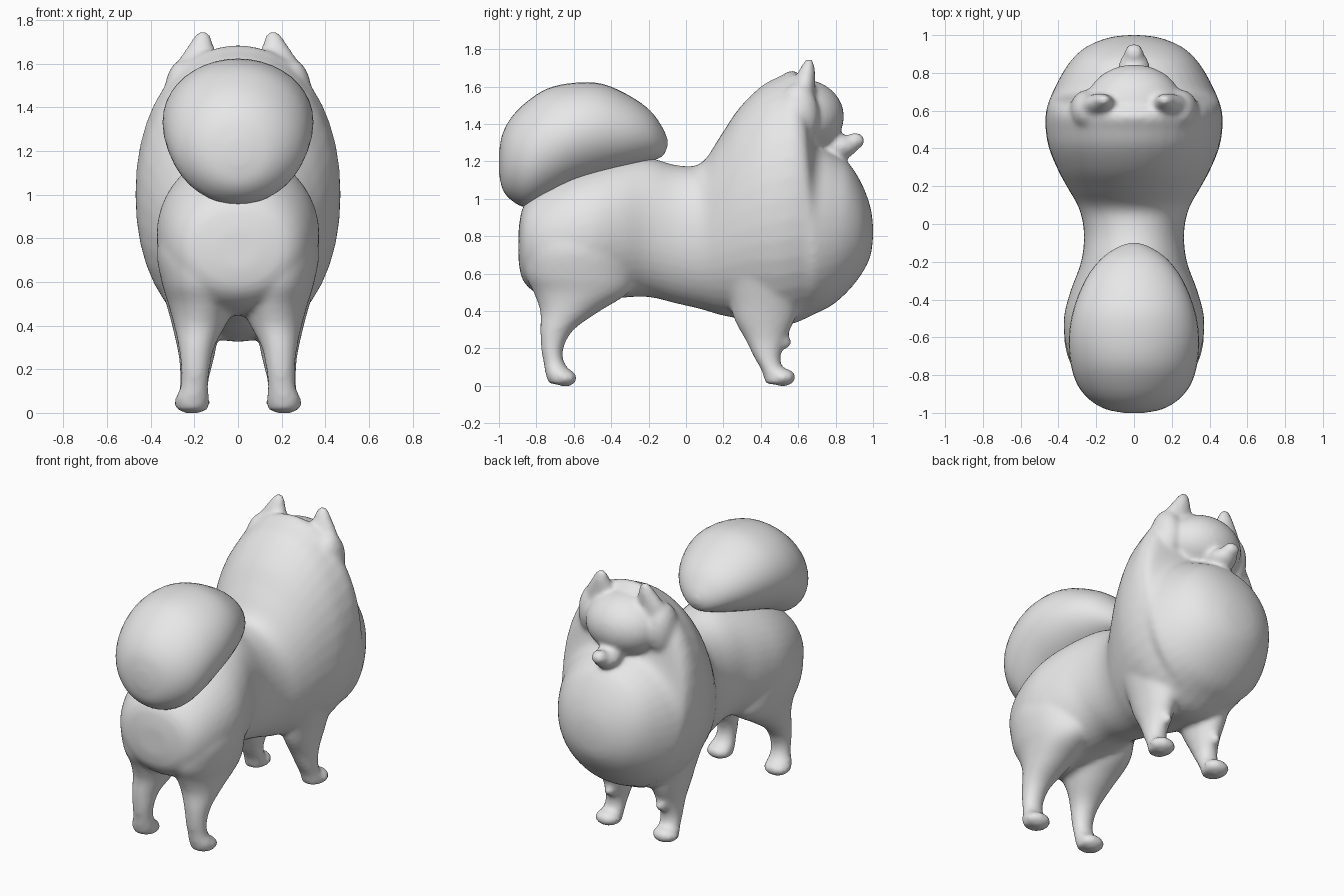
import bpy, bmesh
from math import cos, sin, pi, copysign
from mathutils import Matrix, Vector

if "Cube" in bpy.data.objects:
    bpy.data.objects.remove(bpy.data.objects["Cube"])

grey = bpy.data.materials.new("plain_grey")
grey.use_nodes = True
grey.diffuse_color = (0.8, 0.8, 0.8, 1)
grey.node_tree.nodes["Principled BSDF"].inputs["Base Color"].default_value = grey.diffuse_color


def smooth_rings(rings, steps=4):
    """Catmull-Rom interpolation between the given cross-sections."""
    pts = [Vector(r) for r in rings]
    out = []
    for i in range(len(pts) - 1):
        a, b, c, d = pts[max(i - 1, 0)], pts[i], pts[i + 1], pts[min(i + 2, len(pts) - 1)]
        for k in range(steps):
            t = k / steps
            out.append(b + (c - a) * (t / 2) + (a * 2 - b * 5 + c * 4 - d) * (t * t / 2)
                       + (b * 3 - a - c * 3 + d) * (t ** 3 / 2))
    return out + [pts[-1]]


def skin(bm, loops):
    rows = [[bm.verts.new(p) for p in loop] for loop in loops]
    n = len(rows[0])
    for r, s in zip(rows, rows[1:]):
        for i in range(n):
            bm.faces.new((r[i], r[(i + 1) % n], s[(i + 1) % n], s[i]))
    bm.faces.new(rows[0])
    bm.faces.new(rows[-1])


def circle(power=1.0, n=40):
    def bend(v):
        return copysign(abs(v) ** power, v)
    return [(bend(cos(2 * pi * i / n)), bend(sin(2 * pi * i / n))) for i in range(n)]


def loft_along_y(bm, rings, power=1.0):
    """Rings are (y, half width, bottom, top)."""
    skin(bm, [[(w * c, y, (lo + hi) / 2 + (hi - lo) / 2 * s) for c, s in circle(power)]
              for y, w, lo, hi in smooth_rings(rings)])


def loft_along_z(bm, rings, side):
    """Rings are (z, x, y, x radius, y radius)."""
    for_loops = smooth_rings([(z, x, y, rx) for z, x, y, rx, ry in rings])
    depths = smooth_rings([(ry, 0, 0, 0) for z, x, y, rx, ry in rings])
    skin(bm, [[(side * (x + rx * c), y + d[0] * s, z) for c, s in circle()]
              for (z, x, y, rx), d in zip(for_loops, depths)])


def ball(bm, centre, radii):
    bmesh.ops.create_uvsphere(bm, u_segments=32, v_segments=20, radius=1,
                              matrix=Matrix.Translation(centre) @ Matrix.Diagonal((*radii, 1)))


def finish(bm, name):
    bmesh.ops.recalc_face_normals(bm, faces=bm.faces)
    mesh = bpy.data.meshes.new(name)
    bm.to_mesh(mesh)
    bm.free()
    mesh.materials.append(grey)
    for p in mesh.polygons:
        p.use_smooth = True
    obj = bpy.data.objects.new(name, mesh)
    bpy.context.collection.objects.link(obj)
    return obj


# Torso: hips, waist, mane and chest
bm = bmesh.new()
loft_along_y(bm, [
    (-.895, .10, .66, .84), (-.87, .23, .56, .96), (-.79, .31, .49, 1.05),
    (-.65, .36, .45, 1.13), (-.5, .372, .45, 1.18), (-.35, .335, .47, 1.21),
    (-.2, .28, .475, 1.22), (-.05, .265, .44, 1.18), (.08, .29, .41, 1.19),
    (.18, .345, .38, 1.33), (.28, .40, .36, 1.48), (.4, .45, .34, 1.60),
    (.5, .468, .325, 1.655), (.58, .468, .335, 1.685), (.64, .455, .36, 1.60),
    (.69, .435, .385, 1.32), (.78, .39, .43, 1.25), (.87, .33, .51, 1.19),
    (.94, .25, .60, 1.08), (.985, .14, .69, .96), (1.0, .04, .79, .86)], power=.95)

# Head, muzzle and nose
ball(bm, (0, .62, 1.44), (.26, .225, .2))
ball(bm, (0, .82, 1.28), (.085, .1, .065))
ball(bm, (0, .905, 1.31), (.052, .052, .045))

for side in (-1, 1):
    # Cheek ruff and ears
    ball(bm, (side * .25, .6, 1.45), (.09, .11, .17))
    loft_along_z(bm, [(1.5, .19, .62, .11, .07), (1.6, .185, .63, .095, .06),
                      (1.68, .17, .645, .06, .045), (1.745, .16, .66, .028, .022)], side)
    # Hind leg and paw
    loft_along_z(bm, [
        (.95, .16, -.58, .15, .2), (.75, .17, -.58, .2, .28), (.6, .17, -.57, .18, .29),
        (.5, .165, -.56, .155, .255), (.4, .175, -.62, .118, .16), (.3, .19, -.69, .082, .09),
        (.2, .195, -.715, .066, .06), (.12, .2, -.705, .064, .056),
        (.06, .21, -.675, .08, .076), (.01, .21, -.665, .07, .068)], side)
    ball(bm, (side * .21, -.645, .042), (.083, .062, .046))
    # Front leg, wrist pads and paw
    loft_along_z(bm, [
        (.6, .2, .42, .16, .24), (.45, .19, .42, .125, .19), (.35, .19, .42, .1, .16),
        (.25, .19, .425, .08, .11), (.15, .2, .435, .066, .07), (.08, .205, .465, .068, .06),
        (.01, .21, .49, .066, .066)], side)
    ball(bm, (side * .21, .517, .046), (.083, .07, .048))
    ball(bm, (side * .19, .53, .235), (.035, .034, .04))

# Blend the overlapping parts into one soft coat
body = finish(bm, "dog_body")
remesh = body.modifiers.new("blend", "REMESH")
remesh.mode = "VOXEL"
remesh.voxel_size = .016
remesh.use_smooth_shade = True
soften = body.modifiers.new("soften", "SMOOTH")
soften.factor = .5
soften.iterations = 8

# Curled tail resting on the back
bm = bmesh.new()
loft_along_y(bm, [
    (-1.0, .05, 1.14, 1.25), (-.98, .15, 1.05, 1.35), (-.93, .235, .99, 1.44),
    (-.85, .30, .955, 1.52), (-.74, .335, .99, 1.59), (-.6, .345, 1.06, 1.62),
    (-.45, .32, 1.11, 1.615), (-.3, .26, 1.16, 1.55), (-.19, .18, 1.2, 1.47),
    (-.125, .09, 1.23, 1.38), (-.1, .02, 1.28, 1.32)])
finish(bm, "curled_tail")
